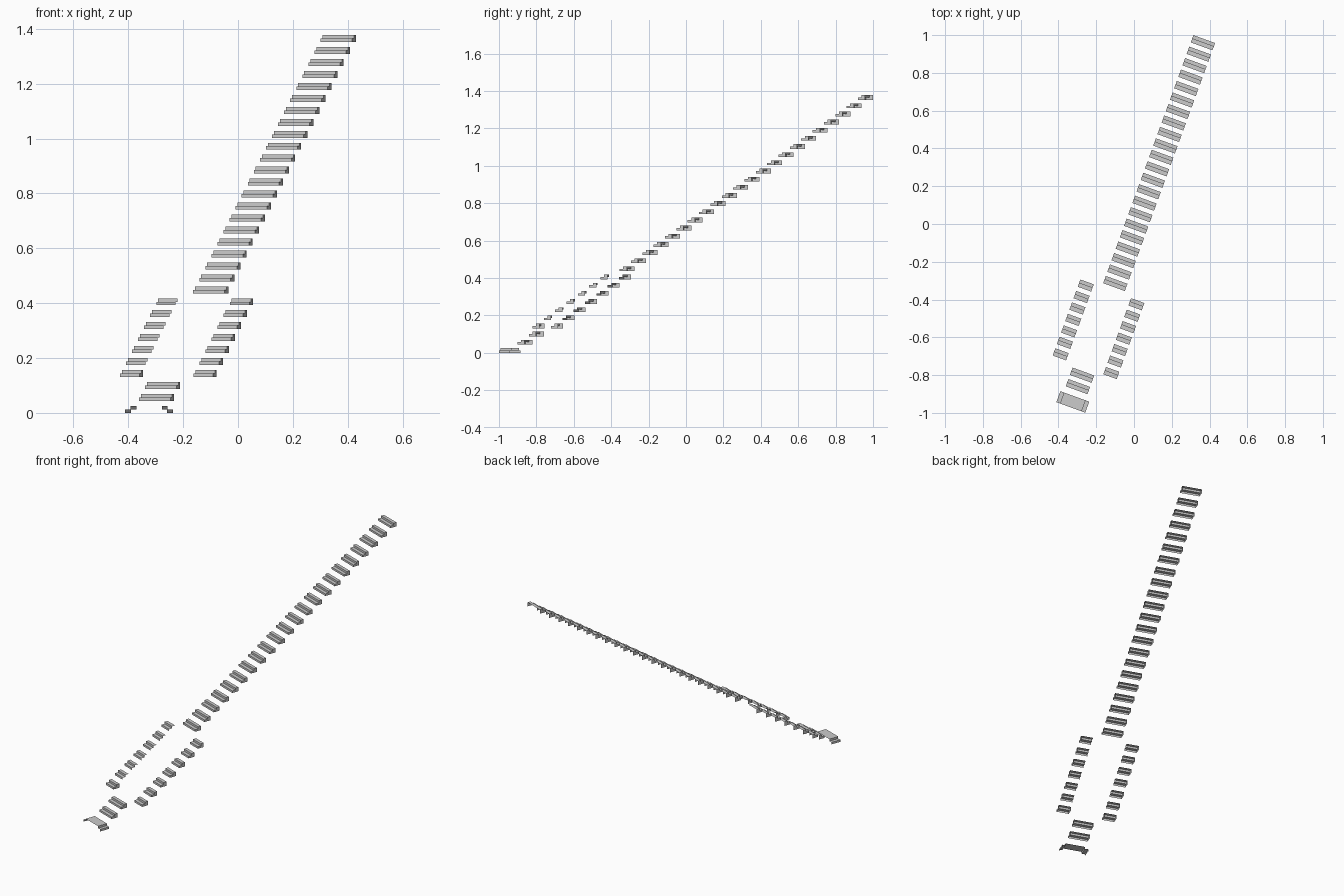
import bpy, bmesh, math
from mathutils import Matrix, Vector

if "Cube" in bpy.data.objects:
    bpy.data.objects.remove(bpy.data.objects["Cube"])

ANGLE = math.radians(-20)      # whole stair is turned about z
DEPTH, HALF_RISE = 0.041, 0.0127
RUN = Vector((0.0221, 0.0607, 0.0436))   # offset between neighbouring steps


def sheet(bm, profile, length, along, mat):
    """Sweep an open 2D profile (p, z) into a thin sheet; along = 'x' or 'y'."""
    def pt(p, z, s):
        return mat @ Vector((s, p, z) if along == 'x' else (p, s, z))
    a = [bm.verts.new(pt(p, z, -length / 2)) for p, z in profile]
    b = [bm.verts.new(pt(p, z, length / 2)) for p, z in profile]
    for i in range(len(profile) - 1):
        f = (a[i], b[i], b[i + 1], a[i + 1])
        bm.faces.new(f if along == 'x' else f[::-1])
    return a, b


def add_step(bm, centre, width, left_cap, right_cap):
    """Hollow double tread: two risers, two treads, optional end caps."""
    mat = Matrix.Translation(centre) @ Matrix.Rotation(ANGLE, 4, 'Z')
    d, h = DEPTH / 2, HALF_RISE
    a, b = sheet(bm, [(-d, 0), (-d, h), (0, h), (0, 2 * h), (d, 2 * h)], width, 'x', mat)
    for verts, side, wanted in ((a, -1, left_cap), (b, 1, right_cap)):
        if wanted:
            corner = bm.verts.new(mat @ Vector((side * width / 2, d, 0)))
            loop = [corner] + verts[::-1]
            bm.faces.new(loop if side > 0 else loop[::-1])


def finish(bm, name):
    mesh = bpy.data.meshes.new(name)
    bm.to_mesh(mesh)
    bm.free()
    bpy.context.collection.objects.link(bpy.data.objects.new(name, mesh))


def flight(name, start, count, width, caps):
    bm = bmesh.new()
    for i in range(count):
        add_step(bm, Vector(start) + RUN * i, width, *caps(i))
    finish(bm, name)


def both(i):
    return True, True


# Entry steps and long upper flight
flight("entry_steps", (-0.297, -0.861, 0.0436), 2, 0.122, both)
flight("upper_flight", (-0.099, -0.315, 0.436), 22, 0.122, both)

# Split branches: only the outer ends are closed above the first step
flight("left_branch", (-0.388, -0.690, 0.1308), 7, 0.0755, lambda i: (True, i == 0))
flight("right_branch", (-0.120, -0.789, 0.1308), 7, 0.0755, lambda i: (i == 0, True))

# Bottom landing: open raised sheet stepping down on both sides
bm = bmesh.new()
o, n, h = 0.0815, 0.061, HALF_RISE
sheet(bm, [(-o, 0), (-o, h), (-n, h), (-n, 2 * h), (n, 2 * h), (n, h), (o, h), (o, 0)],
      0.062, 'y', Matrix.Translation((-0.324, -0.942, 0)) @ Matrix.Rotation(ANGLE, 4, 'Z'))
finish(bm, "bottom_landing")
